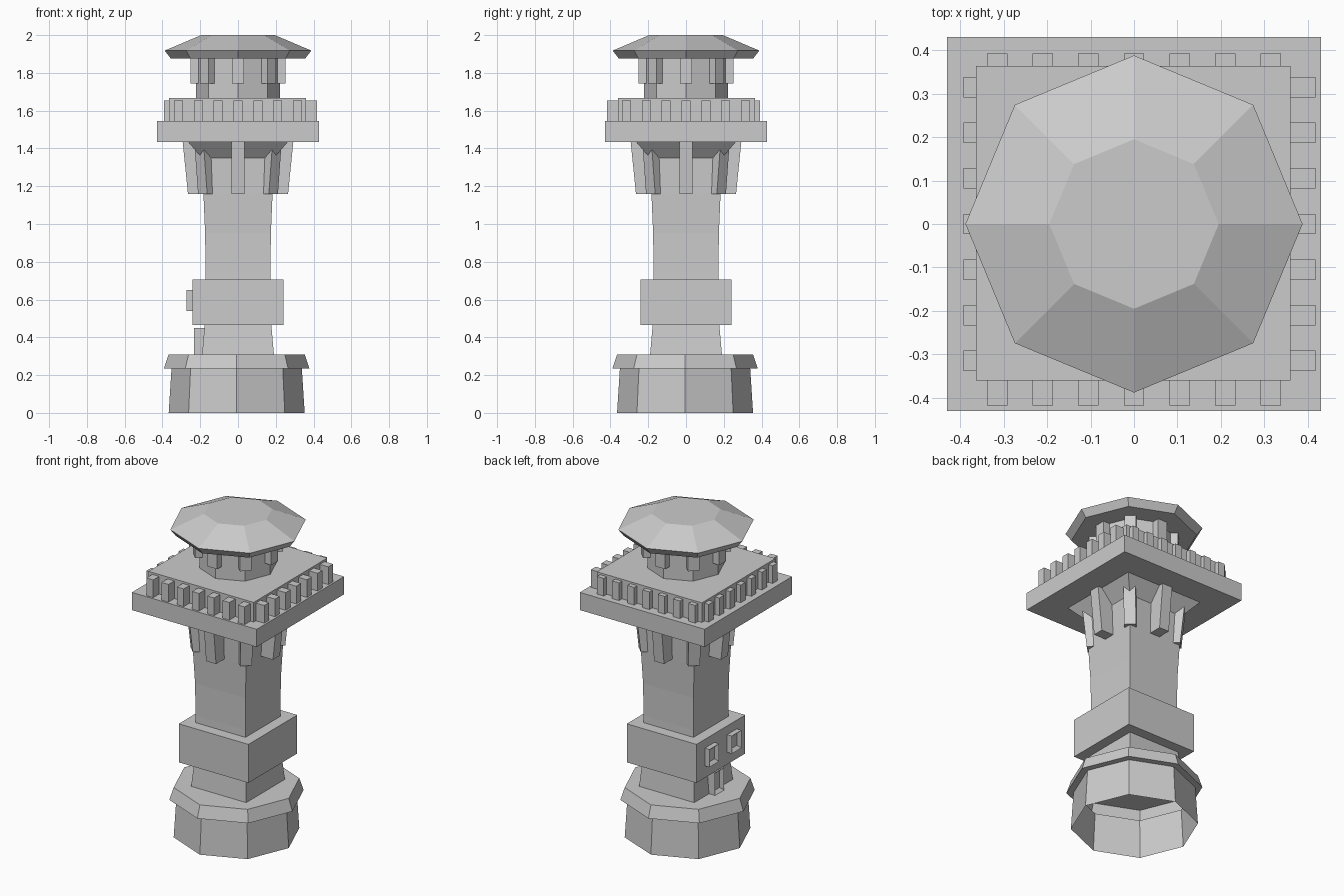
import bpy, bmesh
from math import sin, cos, pi, sqrt
from mathutils import Matrix, Vector

if "Cube" in bpy.data.objects:
    bpy.data.objects.remove(bpy.data.objects["Cube"])

# Single stone colour
stone = bpy.data.materials.new("stone_grey")
stone.use_nodes = True
GREY = (0.6, 0.6, 0.6, 1)
stone.diffuse_color = GREY
stone.node_tree.nodes["Principled BSDF"].inputs["Base Color"].default_value = GREY


def finish(bm, name):
    bmesh.ops.recalc_face_normals(bm, faces=bm.faces)
    mesh = bpy.data.meshes.new(name)
    bm.to_mesh(mesh)
    bm.free()
    mesh.materials.append(stone)
    obj = bpy.data.objects.new(name, mesh)
    bpy.context.scene.collection.objects.link(obj)
    return obj


def loft(name, profile, sides=8, centre=(0, 0), bottom=True):
    """Stack of polygon rings; for four sides the radius is the half width."""
    bm = bmesh.new()
    phase, scale = (pi / 4, sqrt(2)) if sides == 4 else (0, 1)
    rings = []
    for r, z in profile:
        angles = [phase + 2 * pi * i / sides for i in range(sides)]
        rings.append([bm.verts.new((centre[0] + r * scale * cos(a),
                                    centre[1] + r * scale * sin(a), z)) for a in angles])
    for low, high in zip(rings, rings[1:]):
        for i in range(sides):
            j = (i + 1) % sides
            bm.faces.new((low[i], low[j], high[j], high[i]))
    bm.faces.new(rings[-1])
    if bottom:
        bm.faces.new(rings[0][::-1])
    return finish(bm, name)


def add_slab(bm, outline, width, angle=0, shift=0):
    """Side outline (distance, height) given a width and turned about z."""
    turn = Matrix.Rotation(angle, 3, "Z")
    sides = [[bm.verts.new(turn @ Vector((r, shift + s * width / 2, z))) for r, z in outline]
             for s in (-1, 1)]
    a, b = sides
    bm.faces.new(a)
    bm.faces.new(b[::-1])
    for i in range(len(a)):
        j = (i + 1) % len(a)
        bm.faces.new((a[i], b[i], b[j], a[j]))


def ring_of(name, outline, width, count=8):
    bm = bmesh.new()
    for i in range(count):
        add_slab(bm, outline, width, 2 * pi * i / count)
    finish(bm, name)


def framed_opening(name, y, z0, z1, width, inner, outer):
    """Block on the -x wall with a recessed panel in its outer face."""
    bm = bmesh.new()
    add_slab(bm, [(inner, z0), (outer, z0), (outer, z1), (inner, z1)], width, pi, -y)
    bmesh.ops.recalc_face_normals(bm, faces=bm.faces)
    front = min(bm.faces, key=lambda f: f.calc_center_median().x)
    bmesh.ops.inset_region(bm, faces=[front], thickness=0.025)
    for v in front.verts:
        v.co.x += 0.02
    finish(bm, name)


# Base, open underneath, with a sloped collar
loft("base", [(0.36, 0), (0.345, 0.235), (0.385, 0.235), (0.36, 0.31)],
     centre=(-0.007, -0.005), bottom=False)

# Square shaft with a flared head, and the block around it
loft("shaft", [(0.19, 0.31), (0.176, 0.47), (0.172, 0.75), (0.174, 0.95),
               (0.183, 1.16), (0.19, 1.35), (0.265, 1.435)], 4)
loft("middle_block", [(0.24, 0.465), (0.24, 0.705)], 4)

# Windows and doorway
for side, y in (("left", 0.11), ("right", -0.11)):
    framed_opening("window_" + side, y, 0.54, 0.65, 0.095, 0.22, 0.272)
framed_opening("doorway", 0, 0.31, 0.45, 0.09, 0.16, 0.232)

# Brackets under the platform
ring_of("brackets", [(0.17, 1.16), (0.265, 1.16), (0.293, 1.436), (0.17, 1.436)], 0.068)

# Platform and raised deck
loft("platform", [(0.43, 1.435), (0.43, 1.545)], 4)
loft("deck", [(0.362, 1.545), (0.362, 1.667)], 4, centre=(-0.002, 0.002))

# Balusters along the four deck sides
bm = bmesh.new()
for k, reach in enumerate((0.418, 0.393, 0.393, 0.418)):
    for i in range(-3, 4):
        add_slab(bm, [(0.35, 1.54), (reach, 1.54), (reach, 1.655), (0.35, 1.655)],
                 0.047, k * pi / 2, i * 0.105)
finish(bm, "balusters")

# Lantern room, its posts and the faceted roof
loft("lantern_room", [(0.222, 1.66), (0.222, 1.88)])
ring_of("lantern_posts", [(0.19, 1.745), (0.252, 1.745), (0.252, 1.88), (0.19, 1.88)], 0.066)
loft("roof", [(0.355, 1.875), (0.388, 1.918), (0.195, 2.0)])
